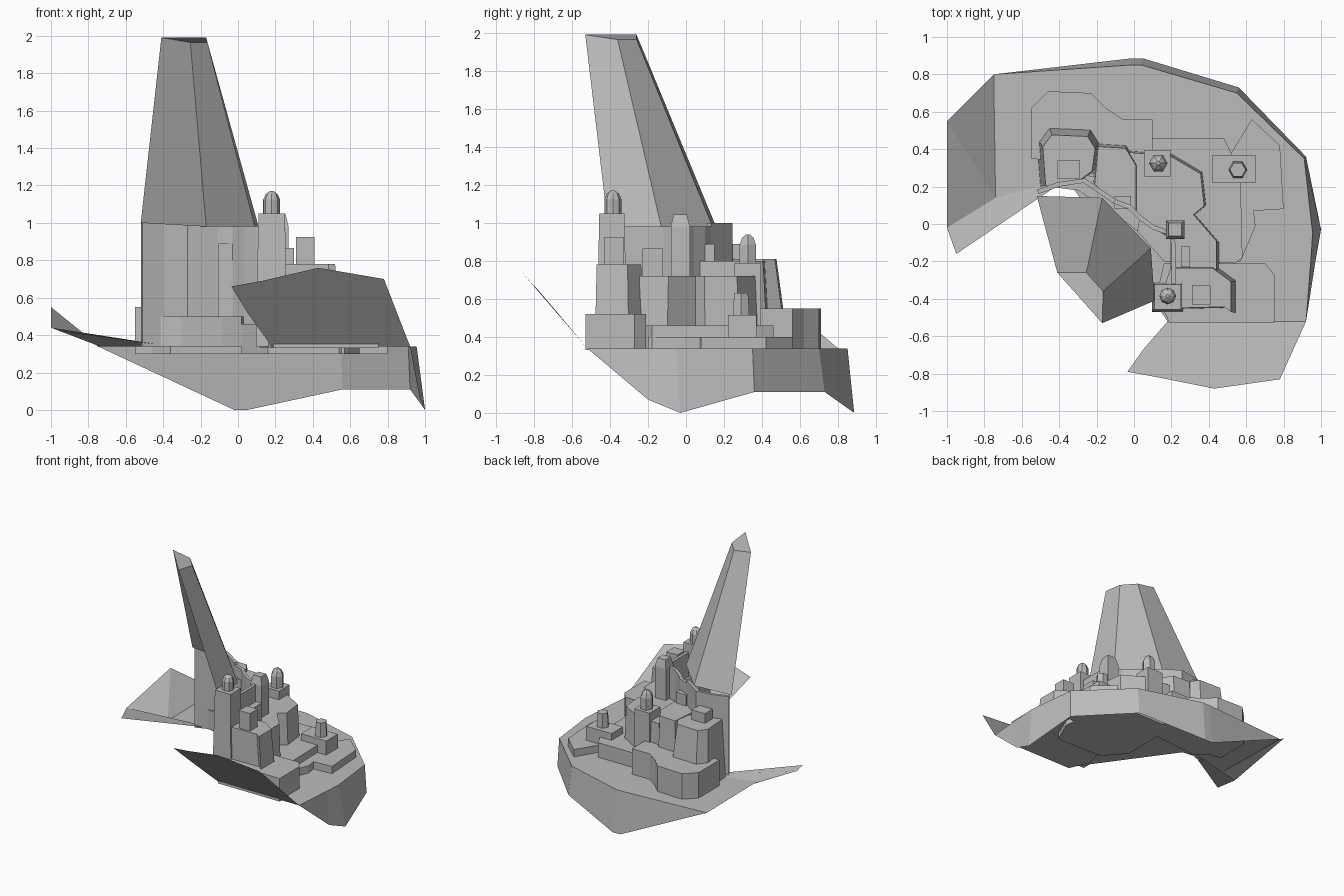
import bpy, bmesh, math
from mathutils import Vector

cube = bpy.data.objects.get("Cube")
if cube:
    bpy.data.objects.remove(cube, do_unlink=True)

stone = bpy.data.materials.new("grey_stone")
stone.use_nodes = True
GREY = (.5, .5, .5, 1)
stone.diffuse_color = GREY
stone.node_tree.nodes["Principled BSDF"].inputs["Base Color"].default_value = GREY

GROUND = .34
UNDER = .3


def finish(name, bm, recalc=True):
    """Turn a bmesh into a flat shaded stone object."""
    bmesh.ops.remove_doubles(bm, verts=bm.verts, dist=.0005)
    if recalc:
        bmesh.ops.recalc_face_normals(bm, faces=bm.faces)
    mesh = bpy.data.meshes.new(name)
    bm.to_mesh(mesh)
    bm.free()
    mesh.materials.append(stone)
    obj = bpy.data.objects.new(name, mesh)
    bpy.context.collection.objects.link(obj)
    return obj


def bridge(bm, lower, upper, closed=True):
    """Quads between two rows of vertices."""
    count = len(lower)
    for i in range(count if closed else count - 1):
        j = (i + 1) % count
        bm.faces.new((lower[i], lower[j], upper[j], upper[i]))


def prism(name, outline, bottom, top, anchor=(0, 0), shrink=1):
    """Extruded outline whose top is pulled towards an anchor point."""
    bm = bmesh.new()
    centre = Vector(anchor)
    low = [bm.verts.new((x, y, bottom)) for x, y in outline]
    high = []
    for point in outline:
        p = centre + (Vector(point) - centre) * shrink
        high.append(bm.verts.new((p.x, p.y, top)))
    bridge(bm, low, high)
    bm.faces.new(low[::-1])
    bm.faces.new(high)
    return finish(name, bm)


def box(name, x, y, width, depth, bottom, top, shrink=1):
    w, d = width / 2, depth / 2
    corners = [(x - w, y - d), (x + w, y - d), (x + w, y + d), (x - w, y + d)]
    return prism(name, corners, bottom, top, (x, y), shrink)


def turret(name, x, y, radius, bottom, top, profile, sides=6):
    """Faceted lathe; profile holds radius and height fractions."""
    bm = bmesh.new()
    rings = []
    for r, h in profile:
        z = bottom + (top - bottom) * h
        angles = [math.tau * i / sides for i in range(sides)]
        rings.append([bm.verts.new((x + radius * r * math.cos(a),
                                    y + radius * r * math.sin(a), z)) for a in angles])
    for lower, upper in zip(rings, rings[1:]):
        bridge(bm, lower, upper)
    bm.faces.new(rings[0][::-1])
    bm.faces.new(rings[-1])
    return finish(name, bm)


def wall(name, path, thickness, bottom, top):
    """Upright wall following a plan path."""
    points = [Vector(p) for p in path]
    back = []
    for i, p in enumerate(points):
        along = points[min(i + 1, len(points) - 1)] - points[max(i - 1, 0)]
        back.append(p + Vector((-along.y, along.x)).normalized() * thickness)
    return prism(name, [tuple(p) for p in points + back[::-1]], bottom, top)


def sheet(name, points, faces):
    bm = bmesh.new()
    verts = [bm.verts.new(p) for p in points]
    for face in faces:
        bm.faces.new([verts[i] for i in face])
    return finish(name, bm, recalc=False)


# Crescent ground plate
rim = [(-.75, .8), (-.02, .85), (.04, .85), (.55, .7), (.91, .35), (.955, -.05),
       (.945, -.2), (.92, -.52)]
inner = [(.18, -.52), (-.36, .24), (-.74, .14)]
ground = rim + inner
sheet("ground_plate", [(x, y, GROUND) for x, y in ground], [range(len(ground))[::-1]])

# Sloping skirt around the outer rim
hem = [(-.75, .8, GROUND), (-.02, .885, 0), (.05, .885, 0), (.56, .73, .11), (.92, .36, .11),
       (1, -.03, 0), (.97, -.2, .07), (.92, -.52, GROUND)]
bm = bmesh.new()
upper = [bm.verts.new((x, y, GROUND)) for x, y in rim]
lower = [bm.verts.new(p) for p in hem]
bridge(bm, upper, lower, closed=False)
finish("outer_skirt", bm, recalc=False)

# Raised fins at both ends of the crescent
sheet("front_fin", [(.92, -.52, GROUND), (.18, -.52, GROUND), (.05, -.67, .52), (-.035, -.79, .66),
                    (.13, -.82, .69), (.43, -.88, .76), (.78, -.83, .7)], [range(7)[::-1]])
sheet("side_fin", [(-.75, .8, GROUND), (-1, .55, .55), (-1, -.02, .44), (-.95, -.16, .42),
                   (-.36, .24, GROUND), (-.74, .14, GROUND)],
      [(0, 1, 5), (1, 2, 5), (2, 3, 4, 5)])

# Tall leaning shell, open towards the front
crown = [(-.41, -.26, 1.99), (-.255, -.26, 1.965), (-.165, -.36, 1.965), (-.17, -.53, 1.99)]
foot = [(-.52, .15, 1), (-.17, .14, .98), (.09, -.13, .98), (.11, -.41, .98)]
bm = bmesh.new()
high = [bm.verts.new(p) for p in crown]
low = [bm.verts.new(p) for p in foot]
bridge(bm, high, low, closed=False)
bm.faces.new(high[::-1])
finish("tall_shell", bm, recalc=False)

# Curved town wall that carries the shell and runs on to the front tower
wall("shell_support", [(-.51, .16), (-.4, .2), (-.27, .22), (-.11, .11)], .025, GROUND, 1)
wall("town_wall", [(-.11, .11), (-.03, .08), (.03, .02), (.1, -.03), (.19, -.06), (.2, -.12),
                   (.2, -.32)], .025, GROUND, .98)
prism("inner_ledge", [(-.46, .2), (-.3, .18), (-.08, .04), (.02, -.04), (.06, .2), (-.46, .3)],
      GROUND, .5)

# Broad terraces
prism("back_terrace", [(-.55, .35), (-.46, .34), (-.36, .26), (.1, .3), (.1, .56), (-.06, .56),
                       (-.15, .62), (-.23, .7), (-.46, .71), (-.55, .62)], UNDER, .55)
prism("middle_terrace", [(.02, .46), (.02, -.04), (.16, -.2), (.54, -.21), (.58, -.18),
                         (.57, .22), (.52, .38), (.48, .46)], UNDER, .46)
prism("side_terrace", [(.5, -.2), (.57, -.2), (.65, -.01), (.64, .07), (.8, .08), (.78, .42),
                       (.63, .56), (.52, .38)], UNDER, .4)
prism("front_terrace", [(.19, -.53), (.75, -.53), (.75, -.27), (.7, -.21), (.16, -.21),
                        (.12, -.38)], GROUND - .01, .52)

# Stepped cliffs carrying the town
prism("back_cliff", [(-.5, .2), (-.27, .24), (-.19, .3), (-.17, .45), (-.22, .53), (-.46, .54),
                     (-.52, .46)], GROUND, .81, (-.36, .22), .8)
prism("centre_cliff", [(-.22, .22), (-.1, .12), (.02, .05), (.02, .33), (-.04, .43),
                       (-.2, .44)], GROUND, .8, (-.1, .12), .92)
prism("side_cliff", [(-.03, .08), (.1, -.02), (.2, -.08), (.2, -.26), (.46, -.26), (.46, -.1),
                     (.33, .05), (.39, .1), (.37, .28), (.2, .38), (-.03, .4)],
      GROUND, .72, (.1, .05), .95)
prism("front_cliff", [(.12, -.46), (.52, -.45), (.56, -.48), (.56, -.3), (.45, -.22),
                      (.2, -.22)], GROUND, .78, (.15, -.38), .9)

# Square houses and posts
box("chimney_house", -.35, .29, .12, .1, .8, .89)
box("inner_post", -.06, .115, .09, .07, GROUND, .89)
box("back_house", .125, .325, .14, .14, GROUND, .79)
box("small_house", .275, -.175, .05, .11, .7, .865)
box("front_house", .36, -.38, .1, .1, .76, .925)
box("corner_house", .535, .295, .23, .15, GROUND, .515)
box("gate_tower", .22, -.03, .1, .1, .5, .98)
box("gate_tower_roof", .22, -.03, .1, .1, .98, 1.045, .7)
box("front_tower", .18, -.39, .17, .16, GROUND, 1.05, .83)

# Faceted turrets
DOME = [(1, 0), (1, .65), (.7, .88), (.2, 1)]
DRUM = [(1, 0), (.85, 1)]
turret("front_dome", .18, -.385, .045, 1.04, 1.17, DOME, 8)
turret("back_dome", .13, .325, .05, .78, .94, DOME)
turret("corner_drum", .555, .29, .05, .51, .63, DRUM)
